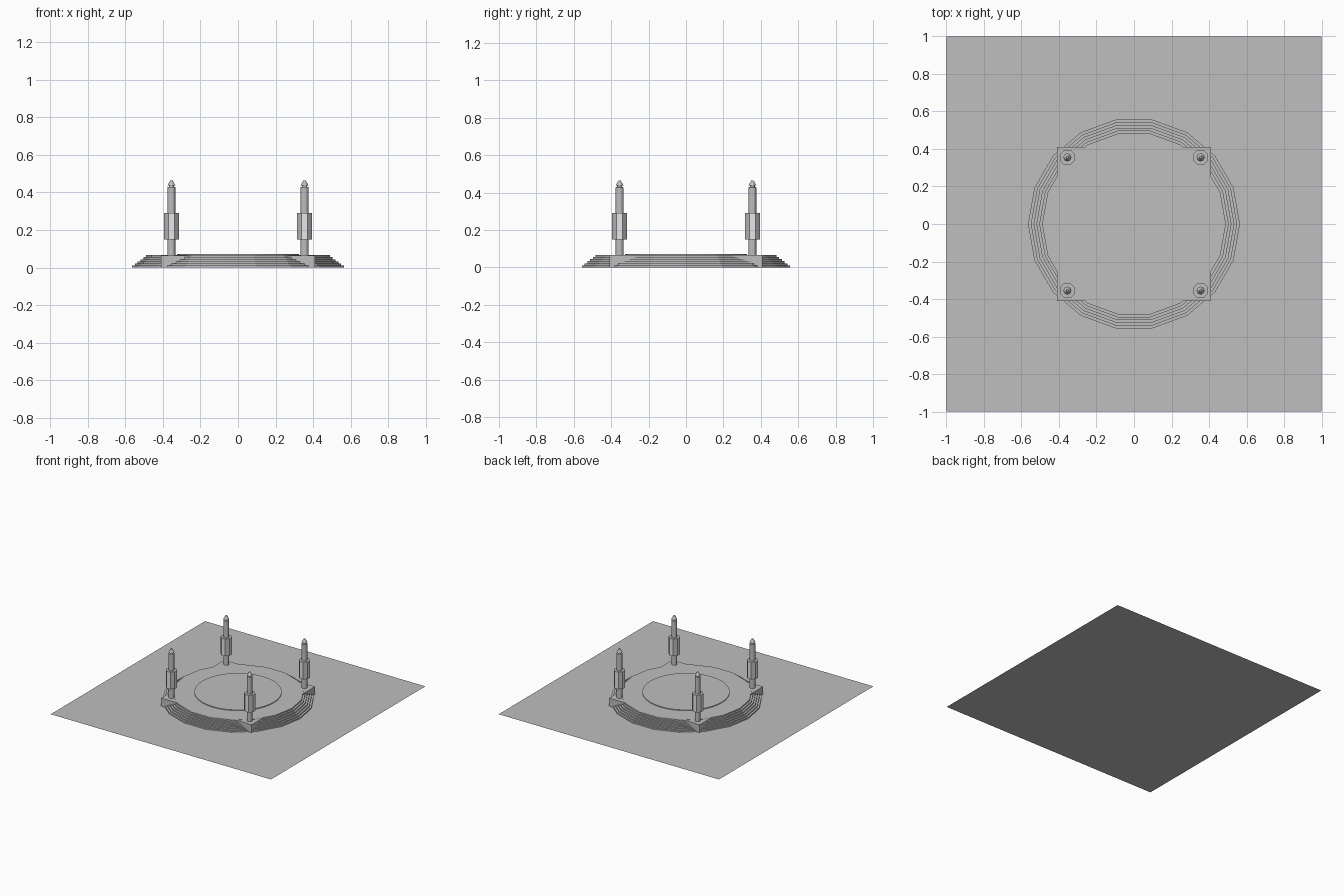
import bpy, bmesh, math
from mathutils import Matrix

cube = bpy.data.objects.get("Cube")
if cube:
    bpy.data.objects.remove(cube)


def material(name, value):
    m = bpy.data.materials.new(name)
    m.use_nodes = True
    colour = (value, value, value, 1)
    m.diffuse_color = colour
    m.node_tree.nodes["Principled BSDF"].inputs["Base Color"].default_value = colour
    return m


stone = material("grey stone", 0.52)
pale = material("pale panel", 0.9)


def finish(bm, name, mats):
    mesh = bpy.data.meshes.new(name)
    bmesh.ops.recalc_face_normals(bm, faces=bm.faces)
    bm.to_mesh(mesh)
    bm.free()
    for m in mats:
        mesh.materials.append(m)
    obj = bpy.data.objects.new(name, mesh)
    bpy.context.collection.objects.link(obj)
    return obj


def lathe(name, profile, sides, location=(0, 0), turn=0):
    """Stack polygon rings of (radius, height) and cap both ends."""
    bm = bmesh.new()
    rings = []
    for r, z in profile:
        angles = [turn + math.tau * i / sides for i in range(sides)]
        rings.append([bm.verts.new((location[0] + r * math.cos(a),
                                    location[1] + r * math.sin(a), z)) for a in angles])
    for low, high in zip(rings, rings[1:]):
        for i in range(sides):
            j = (i + 1) % sides
            bm.faces.new((low[i], low[j], high[j], high[i]))
    bm.faces.new(rings[0][::-1])
    bm.faces.new(rings[-1])
    return finish(bm, name, [stone])


def box(name, size, centre):
    bm = bmesh.new()
    bmesh.ops.create_cube(bm, size=1, matrix=Matrix.Translation(centre) @ Matrix.Diagonal((*size, 1)))
    return finish(bm, name, [stone])


# Ground sheet
bm = bmesh.new()
bmesh.ops.create_grid(bm, x_segments=1, y_segments=1, size=1)
finish(bm, "ground_sheet", [stone])

# Round stepped platform
STEPS, RISE = 6, 0.011
profile = []
for i in range(STEPS):
    r = 0.565 - 0.015 * i
    profile += [(r, RISE * i), (r, RISE * (i + 1))]
lathe("stepped_platform", profile, 18)
lathe("centre_disc", [(0.325, 0.06), (0.325, 0.072)], 36)

# Square plinth whose corners break through the steps
box("square_plinth", (0.82, 0.82, 0.065), (0, 0, 0.0325))

# Four corner posts with pale-panelled collars and pointed tips
for side, x in (("left", 0.355), ("right", -0.355)):
    for end, y in (("front", -0.355), ("back", 0.355)):
        tag = f"{end}_{side}"
        post = lathe(f"{tag}_post", [(0.021, 0.06), (0.021, 0.428), (0.013, 0.43), (0.013, 0.437),
                                     (0.021, 0.438), (0.006, 0.465)], 16, (x, y))
        collar = lathe(f"{tag}_collar", [(0.043, 0.15), (0.043, 0.29)], 8, (x, y), math.pi / 8)
        collar.data.materials.append(pale)
        for face in collar.data.polygons:
            n = face.normal
            if abs(n.z) < 0.5 and abs(abs(n.x) - abs(n.y)) > 0.5:
                face.material_index = 1
